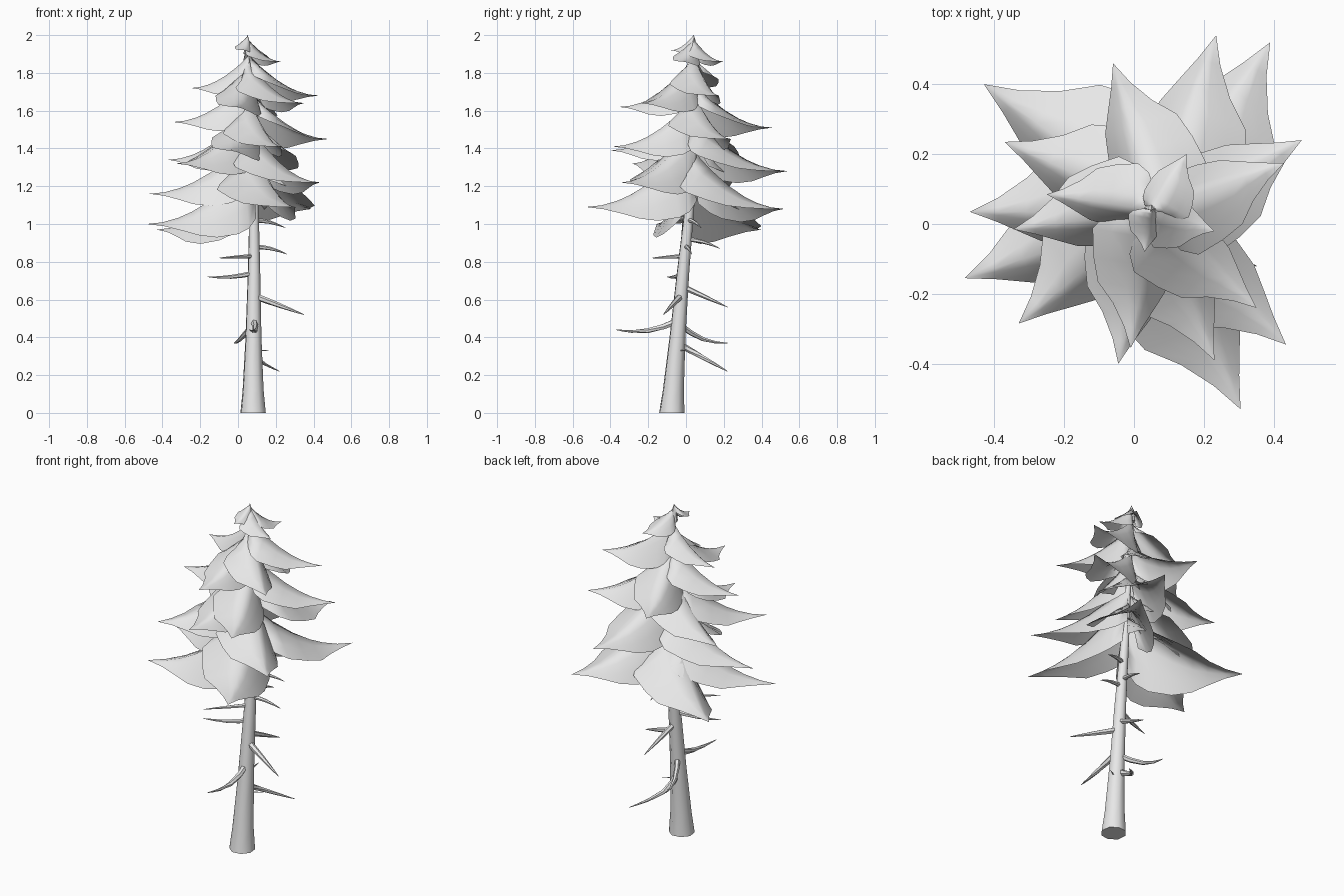
import bpy, bmesh, math
from mathutils import Vector

cube = bpy.data.objects.get("Cube")
if cube:
    bpy.data.objects.remove(cube, do_unlink=True)

grey = bpy.data.materials.new("light grey")
grey.use_nodes = True
grey.diffuse_color = (0.8, 0.8, 0.8, 1)
grey.node_tree.nodes["Principled BSDF"].inputs["Base Color"].default_value = grey.diffuse_color

# Trunk centre line: x, y, z, radius
TRUNK = [(.08, -.075, 0, .07), (.08, -.067, .12, .058), (.082, -.045, .4, .044),
         (.085, -.015, .75, .034), (.085, .025, 1.15, .024), (.065, .037, 1.6, .014),
         (.052, .04, 1.96, .004)]


def trunk_at(z):
    for a, b in zip(TRUNK, TRUNK[1:]):
        if z <= b[2]:
            return Vector(a[:3]).lerp(Vector(b[:3]), (z - a[2]) / (b[2] - a[2]))
    return Vector(TRUNK[-1][:3])


def finish(bm, name, angle):
    mesh = bpy.data.meshes.new(name)
    bm.to_mesh(mesh)
    bm.free()
    mesh.materials.append(grey)
    obj = bpy.data.objects.new(name, mesh)
    bpy.context.collection.objects.link(obj)
    bpy.ops.object.select_all(action='DESELECT')
    obj.select_set(True)
    bpy.context.view_layer.objects.active = obj
    bpy.ops.object.shade_smooth_by_angle(angle=math.radians(angle))


def tube(name, points, radii, sides, level=False):
    """Tapered tube through the points, capped at both ends."""
    bm = bmesh.new()
    rings = []
    for i, (p, r) in enumerate(zip(points, radii)):
        d = points[min(i + 1, len(points) - 1)] - points[max(i - 1, 0)]
        if level:
            d = Vector((0, 0, 1))
        u = d.cross(Vector((.3, 1, .1))).normalized()
        v = d.normalized().cross(u)
        rings.append([bm.verts.new(p + r * (u * math.cos(a) + v * math.sin(a)))
                      for a in (k * math.tau / sides for k in range(sides))])
    for a, b in zip(rings, rings[1:]):
        for k in range(sides):
            j = (k + 1) % sides
            bm.faces.new((a[k], a[j], b[j], b[k]))
    bm.faces.new(rings[0][::-1])
    bm.faces.new(rings[-1])
    finish(bm, name, 50)


# Bough outline: station, wide-side width and rim height, narrow-side width and rim height
STATIONS = [(0, .16, .27, .1, .05), (.09, .34, .2, .17, -.04), (.2, .41, .15, .2, -.09),
            (.4, .37, .08, .2, -.12), (.57, .31, .03, .175, -.1), (.7, .18, .01, .12, -.06),
            (.85, .075, 0, .055, -.02), (1, 0, 0, 0, 0)]
ACROSS = (-1, -.67, -.33, 0, .33, .67, 1)


def bough(name, tip, rise=.55, spread=1):
    """Arched sheet from a point on the trunk to a drooping pointed tip."""
    tip = Vector(tip)
    length = (tip.xy - trunk_at(tip.z + .2).xy).length
    root = trunk_at(tip.z + rise * length)
    out = Vector((tip.x - root.x, tip.y - root.y, 0))
    length = out.length
    side = Vector((-out.y, out.x, 0)).normalized()
    bm = bmesh.new()
    rows = []
    for t, wide, wide_rim, narrow, narrow_rim in STATIONS:
        crest = rise * (1 - t) ** 1.9
        row = []
        for s in ACROSS:
            width, rim = (wide, wide_rim) if s < 0 else (narrow, narrow_rim)
            p = root + out * t + side * (s * length * width * spread)
            p.z = tip.z + length * (crest + (rim - crest) * abs(s) ** 1.25)
            row.append(bm.verts.new(p))
        rows.append(row)
    # Close the root to one point on the trunk
    apex = bm.verts.new(root)
    for k in range(len(ACROSS) - 1):
        bm.faces.new((apex, rows[0][k], rows[0][k + 1]))
        for a, b in zip(rows, rows[1:]):
            bm.faces.new((a[k], b[k], b[k + 1], a[k + 1]))
    bmesh.ops.remove_doubles(bm, verts=bm.verts, dist=.0005)
    bmesh.ops.dissolve_degenerate(bm, edges=bm.edges, dist=.0005)
    bmesh.ops.recalc_face_normals(bm, faces=bm.faces)
    # Keep the outer skin facing up
    if sum(f.normal.z for f in bm.faces) < 0:
        bmesh.ops.reverse_faces(bm, faces=bm.faces)
    finish(bm, name, 80)


def dead_branch(name, z, tip, radius, bow_x, bow_z):
    """Thin bare branch from the trunk, bowed sideways and vertically."""
    a, b = trunk_at(z), Vector(tip)
    pts = [a.lerp(b, t) + Vector((bow_x, 0, bow_z)) * math.sin(math.pi * t)
           for t in (0, .25, .5, .75, .9, 1)]
    tube(name, pts, [radius * f for f in (1, .9, .72, .45, .25, .08)], 6)


tube("trunk", [Vector(p[:3]) for p in TRUNK], [p[3] for p in TRUNK], 8, level=True)

# Crown boughs, lowest first
BOUGHS = [(-.43, .4, .97), (-.485, -.155, 1.0), (.39, .52, 1.08), (.305, -.53, 1.09),
          (-.47, .035, 1.16), (.435, -.345, 1.22), (.235, .54, 1.28), (-.33, -.285, 1.32),
          (-.37, .235, 1.34), (-.045, -.4, 1.39), (.23, -.39, 1.41), (.48, .24, 1.45),
          (-.06, .46, 1.51), (-.345, -.015, 1.54), (-.01, -.355, 1.62), (.35, -.24, 1.64),
          (.43, .175, 1.68), (-.25, .085, 1.72)]
for i, tip in enumerate(BOUGHS):
    bough(f"bough_{i + 1}", tip)

# Small boughs at the very top
for i, tip in enumerate([(.15, .2, 1.86), (.23, -.02, 1.86), (.03, -.08, 1.92)]):
    bough(f"top_bough_{i + 1}", tip, rise=.65, spread=1.3)
tube("top_shoot", [Vector((.05, .04, z)) for z in (1.9, 1.96, 2)], [.022, .014, .001], 5)

# Bare branches below the crown: root height, tip, radius, bows
BARE = [(.37, (.22, .22, .22), .018, -.06, 0), (.47, (-.02, .22, .37), .016, -.02, -.03),
        (.49, (.06, -.37, .44), .018, .02, -.03), (.62, (.35, -.12, .52), .018, 0, 0),
        (.67, (.12, .22, .56), .016, 0, 0), (.74, (-.16, -.1, .72), .014, 0, -.01),
        (.83, (-.1, -.18, .82), .012, 0, 0), (.88, (.26, .03, .84), .013, 0, .01),
        (.92, (.11, .18, .87), .013, 0, .01), (1.02, (.25, .08, .98), .013, 0, .01),
        (1.04, (.02, -.08, 1.01), .01, 0, 0), (.33, (.17, 0, .33), .004, 0, 0)]
for i, branch in enumerate(BARE):
    dead_branch(f"bare_branch_{i + 1}", *branch)
